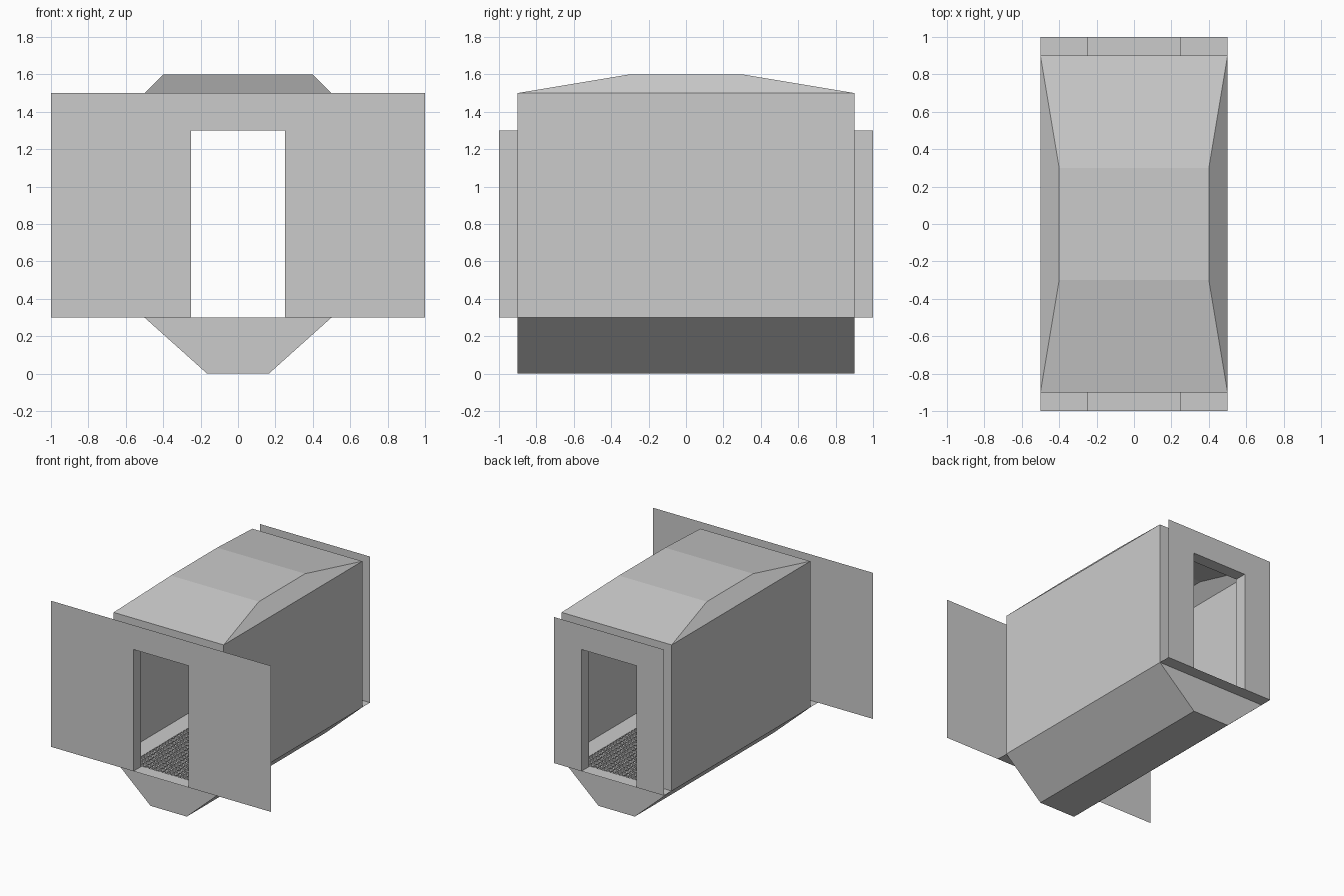
import bpy
import bmesh

if "Cube" in bpy.data.objects:
    bpy.data.objects.remove(bpy.data.objects["Cube"])

W, L, END = 0.5, 0.9, 1.0        # half width, half length, door panel y
FLOOR, TOP = 0.3, 1.5            # wall bottom and top
DW, DTOP = 0.25, 1.3             # half door width, door top


def make(name, faces):
    """Object from a list of polygons given as corner points."""
    bm = bmesh.new()
    for f in faces:
        bm.faces.new([bm.verts.new(p) for p in f])
    bmesh.ops.remove_doubles(bm, verts=bm.verts, dist=1e-5)
    bmesh.ops.recalc_face_normals(bm, faces=bm.faces)
    me = bpy.data.meshes.new(name)
    bm.to_mesh(me)
    bm.free()
    ob = bpy.data.objects.new(name, me)
    bpy.context.collection.objects.link(ob)
    return ob


def door_wall(y, half):
    """Thin sheet across x with a doorway cut from its bottom edge."""
    outline = [(-half, FLOOR), (-DW, FLOOR), (-DW, DTOP), (DW, DTOP),
               (DW, FLOOR), (half, FLOOR), (half, TOP), (-half, TOP)]
    return [(x, y, z) for x, z in outline]


def flat(x0, x1, y0, y1, z):
    return [(x0, y0, z), (x1, y0, z), (x1, y1, z), (x0, y1, z)]


def box(name, size, loc):
    bpy.ops.mesh.primitive_cube_add(size=1, location=loc)
    ob = bpy.context.object
    ob.name = name
    for v in ob.data.vertices:
        v.co = [c * s for c, s in zip(v.co, size)]
    return ob


def array(ob, count, offset):
    m = ob.modifiers.new("repeat", 'ARRAY')
    m.count = count
    m.use_relative_offset = False
    m.use_constant_offset = True
    m.constant_offset_displace = offset


# Side walls
make("side_walls", [[(x, -L, FLOOR), (x, L, FLOOR), (x, L, TOP), (x, -L, TOP)]
                    for x in (-W, W)])

# Hipped roof sheet
low = [(-W, -L, TOP), (W, -L, TOP), (W, L, TOP), (-W, L, TOP)]
high = [(-0.4, -0.3, 1.6), (0.4, -0.3, 1.6), (0.4, 0.3, 1.6), (-0.4, 0.3, 1.6)]
make("roof", [high] + [[low[i], low[(i + 1) % 4], high[(i + 1) % 4], high[i]]
                       for i in range(4)])

# Tapered keel trough, open at the top under the grating
prof = [(-W, FLOOR), (-0.165, 0), (0.165, 0), (W, FLOOR)]
sides = [[(a[0], -L, a[1]), (b[0], -L, b[1]), (b[0], L, b[1]), (a[0], L, a[1])]
         for a, b in zip(prof, prof[1:])]
ends = [[(x, y, z) for x, z in prof] for y in (-L, L)]
make("keel", sides + ends)

# Both ends: inner wall, outer door panel, doorway lining and sill
for label, s, half in (("front", -1, 1.0), ("back", 1, W)):
    y0, y1 = s * L, s * END
    make(label + "_end_wall", [door_wall(y0, W)])
    make(label + "_door_panel", [door_wall(y1, half)])
    jambs = [[(x, y0, FLOOR), (x, y1, FLOOR), (x, y1, DTOP), (x, y0, DTOP)]
             for x in (-DW, DW)]
    make(label + "_door_lining", jambs + [flat(-DW, DW, y0, y1, DTOP)])
    make(label + "_sill", [flat(-W, W, y0, y1, FLOOR)])

# Floor edging on each side of the grating
G = 0.36
make("floor_edging", [flat(-W, -G, -L, L, FLOOR), flat(G, W, -L, L, FLOOR)])

# Floor grating made of crossing bars
n = 18
long_bar = box("grating_long_bar", (0.012, 2 * L, 0.01), (-G, 0, 0.294))
array(long_bar, n + 1, (2 * G / n, 0, 0))
m = 45
cross_bar = box("grating_cross_bar", (2 * G, 0.012, 0.01), (0, -L + 0.006, 0.293))
array(cross_bar, m + 1, (0, (2 * L - 0.012) / m, 0))
